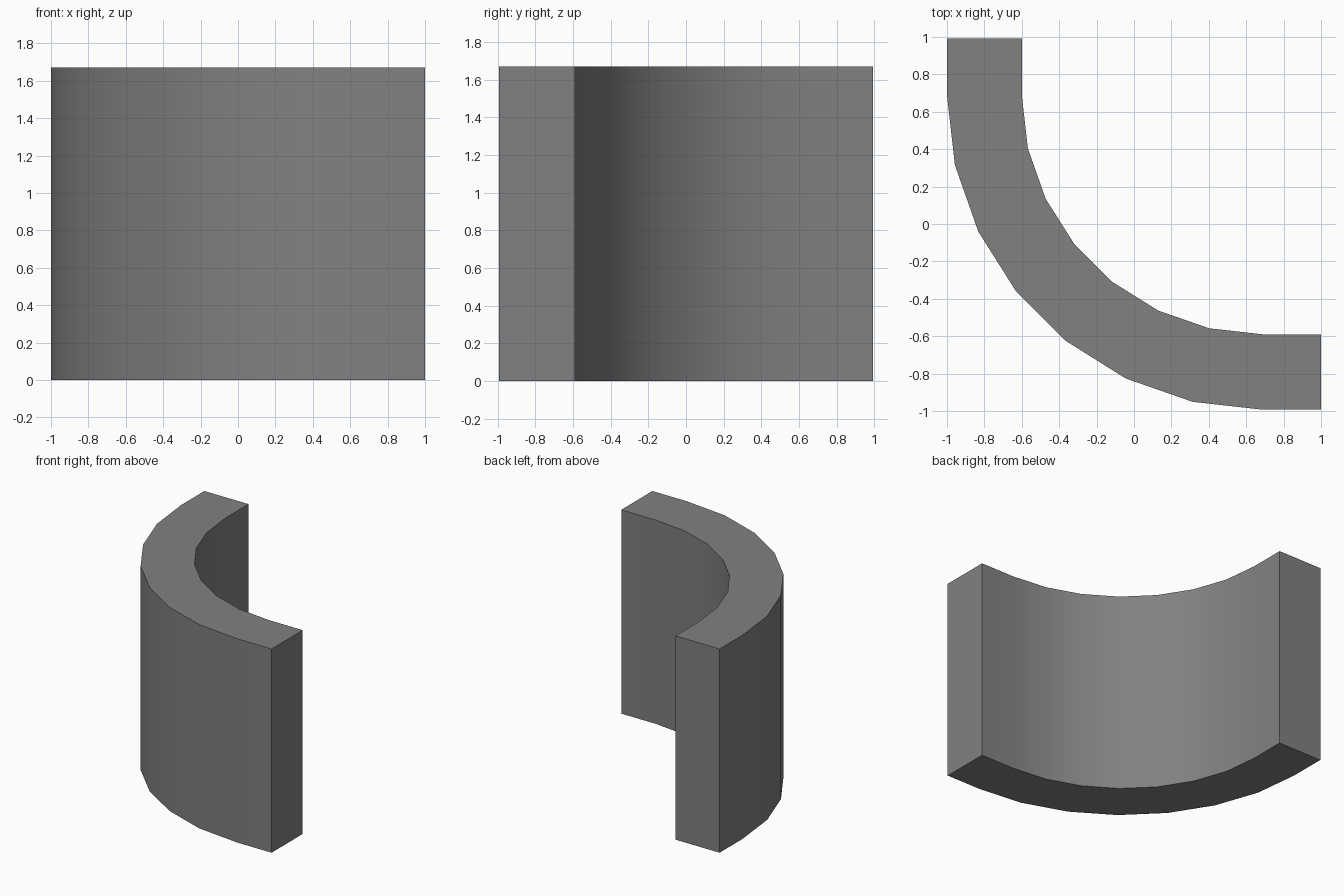
import bpy, bmesh, math

if "Cube" in bpy.data.objects:
    bpy.data.objects.remove(bpy.data.objects["Cube"])

HEIGHT = 1.67
CX, CY = 0.69, 0.69      # centre of the bend
END_X, END_Y = 1.0, 0.993
STEPS = 7

# one flat grey
grey = bpy.data.materials.new("stone grey")
grey.diffuse_color = (0.22, 0.22, 0.22, 1)
grey.use_nodes = True
grey.node_tree.nodes["Principled BSDF"].inputs["Base Color"].default_value = grey.diffuse_color


def outline(rx, ry):
    """Straight end, quarter bend, straight end."""
    pts = [(CX - rx, END_Y)]
    for i in range(STEPS + 1):
        a = math.pi / 2 * i / STEPS
        pts.append((CX - rx * math.cos(a), CY - ry * math.sin(a)))
    pts.append((END_X, CY - ry))
    return pts


outer = outline(1.69, 1.683)
inner = outline(1.29, 1.28)

# curved wall: strip of quads on the floor, extruded up
bm = bmesh.new()
o = [bm.verts.new((x, y, 0)) for x, y in outer]
n = [bm.verts.new((x, y, 0)) for x, y in inner]
for i in range(len(o) - 1):
    bm.faces.new((o[i], o[i + 1], n[i + 1], n[i]))
ext = bmesh.ops.extrude_face_region(bm, geom=bm.faces[:], use_keep_orig=True)
top = [v for v in ext["geom"] if isinstance(v, bmesh.types.BMVert)]
bmesh.ops.translate(bm, verts=top, vec=(0, 0, HEIGHT))
bmesh.ops.recalc_face_normals(bm, faces=bm.faces[:])

mesh = bpy.data.meshes.new("curved_wall")
bm.to_mesh(mesh)
bm.free()
mesh.materials.append(grey)
wall = bpy.data.objects.new("curved_wall", mesh)
bpy.context.collection.objects.link(wall)

# smooth bend with crisp corners
bpy.context.view_layer.objects.active = wall
wall.select_set(True)
bpy.ops.object.shade_smooth_by_angle(angle=math.radians(30))
